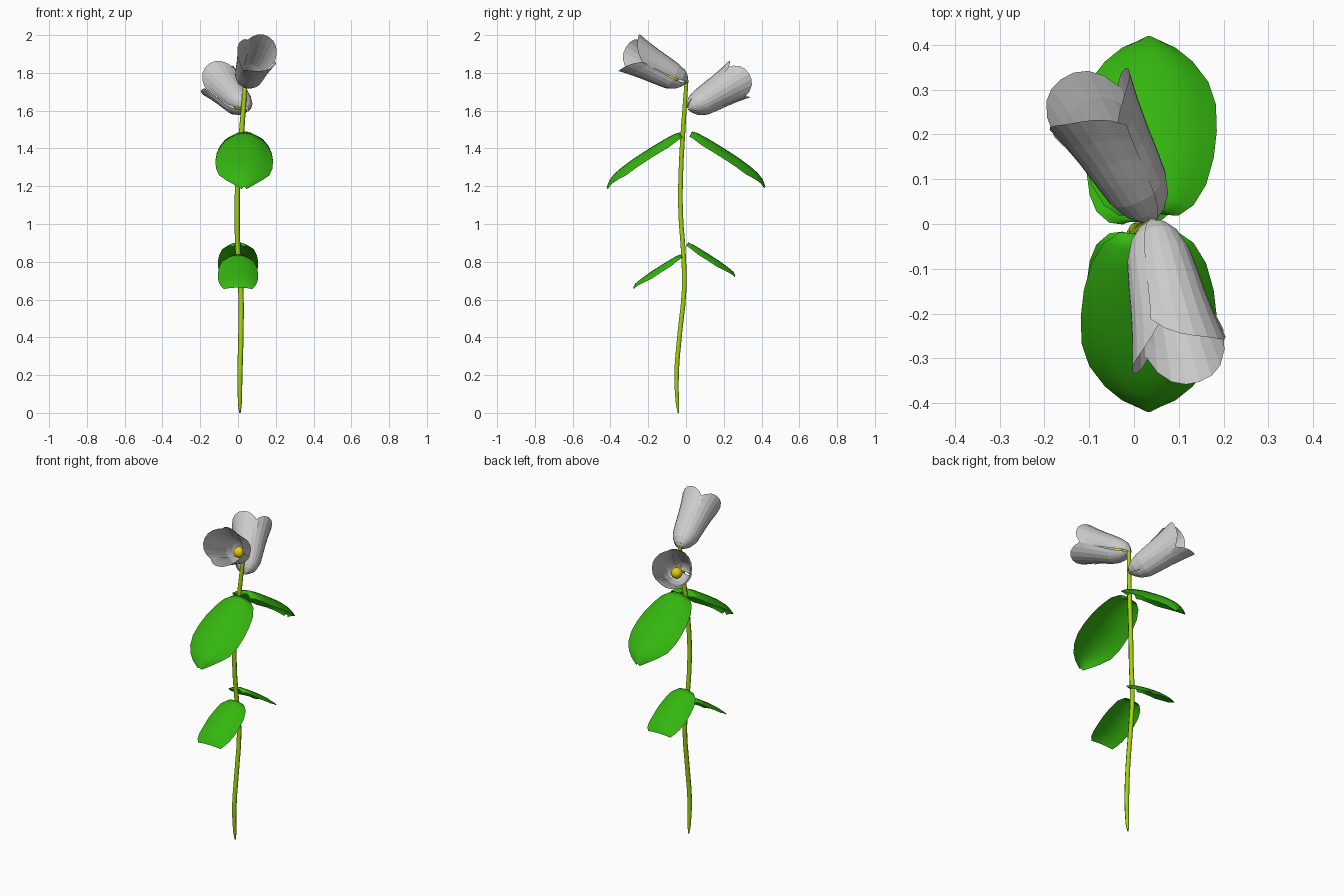
import bpy
from math import sin, cos, radians
from mathutils import Vector

if "Cube" in bpy.data.objects:
    bpy.data.objects.remove(bpy.data.objects["Cube"])


def material(name, rgb):
    m = bpy.data.materials.new(name)
    m.diffuse_color = (*rgb, 1)
    m.use_nodes = True
    m.node_tree.nodes["Principled BSDF"].inputs["Base Color"].default_value = m.diffuse_color
    return m


GREEN = material("leaf_green", (0.035, 0.47, 0.005))
LIME = material("stem_lime", (0.36, 0.66, 0.004))
YELLOW = material("pistil_yellow", (0.80, 0.62, 0.005))


def sheet(name, rows, mat=None):
    """Quad surface through equal-length rows of points."""
    n = len(rows[0])
    verts = [p for row in rows for p in row]
    faces = [(i * n + j, i * n + j + 1, (i + 1) * n + j + 1, (i + 1) * n + j)
             for i in range(len(rows) - 1) for j in range(n - 1)]
    me = bpy.data.meshes.new(name)
    me.from_pydata(verts, [], faces)
    ob = bpy.data.objects.new(name, me)
    bpy.context.collection.objects.link(ob)
    if mat:
        me.materials.append(mat)
    return ob


# Stem: gently wandering tube, pointed at the foot
path = [(0.01, -0.040, 0.0, 0.3), (0.01, -0.045, 0.05, 0.75), (0.01, -0.050, 0.2, 1),
        (0.015, -0.035, 0.4, 1), (0.015, -0.010, 0.65, 1), (0.0, -0.014, 0.85, 1),
        (-0.004, -0.028, 1.05, 1), (0.0, -0.028, 1.25, 1), (0.02, -0.015, 1.5, 1),
        (0.04, 0.003, 1.76, 0.8)]
cu = bpy.data.curves.new("stem", "CURVE")
cu.dimensions = "3D"
cu.bevel_depth = 0.014
cu.bevel_resolution = 1
cu.resolution_u = 3
cu.use_fill_caps = True
sp = cu.splines.new("BEZIER")
sp.bezier_points.add(len(path) - 1)
for bp, (x, y, z, r) in zip(sp.bezier_points, path):
    bp.co = (x, y, z)
    bp.radius = r
    bp.handle_left_type = bp.handle_right_type = "AUTO"
cu.materials.append(LIME)
bpy.context.collection.objects.link(bpy.data.objects.new("stem", cu))


# Leaves: stations of (reach, drop, half width), arched across the width
def leaf(name, base, side, stations, arch):
    rows = []
    for i, (d, drop, w) in enumerate(stations):
        fade = min(1, 0.4 + 0.2 * i, 0.25 + 0.25 * (len(stations) - 1 - i))
        row = []
        for j in range(9):
            u = j / 4 - 1
            sag = arch * abs(u) ** 2.2 * fade
            row.append((base[0] + w * u * -side, base[1] + side * (d - 0.45 * sag),
                        base[2] - drop - 0.85 * sag))
        rows.append(row)
    ob = sheet(name, rows, GREEN)
    ob.data.flip_normals()
    ob.data.shade_smooth()


big = [(0.01, 0.028, 0.03), (0.012, 0.010, 0.066), (0.04, 0.018, 0.100), (0.09, 0.044, 0.128),
       (0.15, 0.080, 0.145), (0.21, 0.118, 0.152), (0.27, 0.158, 0.15), (0.32, 0.195, 0.133),
       (0.36, 0.230, 0.098), (0.385, 0.262, 0.06), (0.40, 0.300, 0.012)]
small = [(0.005, 0.015, 0.025), (0.012, 0.006, 0.055), (0.04, 0.018, 0.084), (0.08, 0.042, 0.099),
         (0.13, 0.073, 0.106), (0.18, 0.106, 0.106), (0.22, 0.135, 0.101),
         (0.25, 0.160, 0.090), (0.262, 0.182, 0.075)]
leaf("upper_leaf_front", (0.033, -0.02, 1.495), -1, big, 0.05)
leaf("upper_leaf_back", (0.033, 0.02, 1.50), 1, big, 0.05)
leaf("lower_leaf_front", (0.0, -0.018, 0.845), -1, small, 0.034)
leaf("lower_leaf_back", (0.0, 0.0, 0.908), 1, small, 0.034)

# Flowers: three overlapping cupped petals around a pistil
PROFILE = [(0, 0.008), (0.05, 0.034), (0.12, 0.055), (0.25, 0.072), (0.42, 0.080),
           (0.6, 0.087), (0.8, 0.097), (1.0, 0.110)]
LENGTH = 0.36


def flower(name, base, azimuth, elevation):
    a, e = radians(azimuth), radians(elevation)
    axis = Vector((cos(a) * cos(e), sin(a) * cos(e), sin(e)))
    across = Vector((0, 0, 1)).cross(axis).normalized()
    up = axis.cross(across)
    base = Vector(base)
    for k, centre in enumerate((53, 165, 285)):
        rows = []
        for t, r in PROFILE:
            row = []
            for j in range(9):
                u = j / 4 - 1
                ang = radians(centre + (64 - 10 * (1 - t) ** 4) * u)
                reach = LENGTH * t * (1 - 0.2 * t * abs(u) ** 2.5)
                rad = r * (1.03 - 0.07 * u * u) + 0.002 * u
                row.append(base + axis * reach - up * 0.012 * min(1, t * 5)
                           + (across * cos(ang) + up * sin(ang)) * rad)
            rows.append(row)
        sheet(f"{name}_petal_{k + 1}", rows)
    bpy.ops.mesh.primitive_uv_sphere_add(segments=12, ring_count=8, radius=0.032,
                                         location=base + axis * 0.08 - up * 0.02)
    ob = bpy.context.object
    ob.name = name + "_pistil"
    ob.data.materials.append(YELLOW)
    ob.data.shade_smooth()


flower("front_flower", (0.04, 0.008, 1.752), -78, 28)
flower("back_flower", (0.045, 0.01, 1.612), 119, 28)
